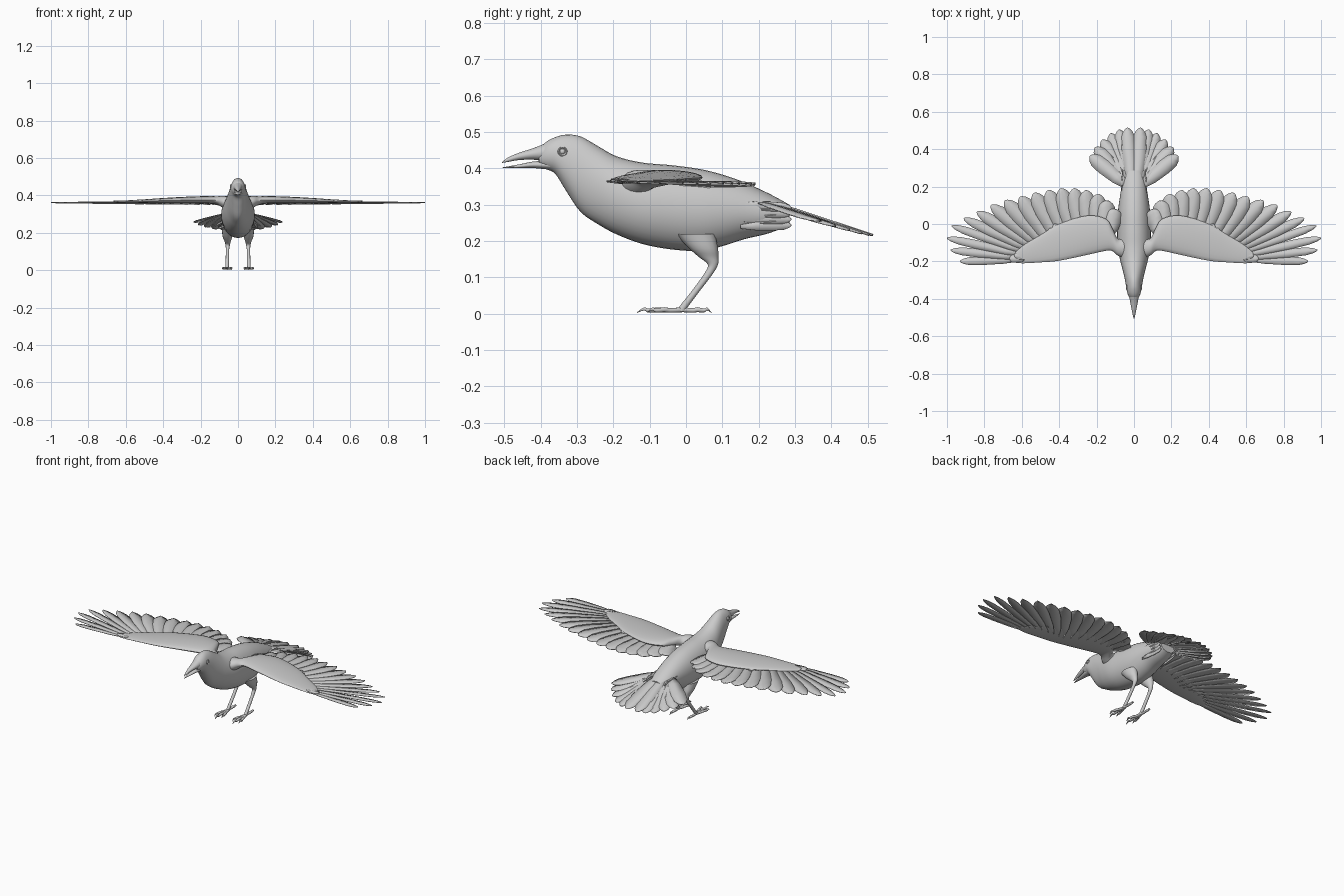
import bpy, bmesh, math
from mathutils import Vector

cube = bpy.data.objects.get("Cube")
if cube:
    bpy.data.objects.remove(cube, do_unlink=True)

GREY = (0.6, 0.6, 0.6, 1)
plumage = bpy.data.materials.new("plumage_grey")
plumage.use_nodes = True
plumage.diffuse_color = GREY
plumage.node_tree.nodes["Principled BSDF"].inputs["Base Color"].default_value = GREY


def finish(obj, angle=45):
    obj.data.materials.clear()
    obj.data.materials.append(plumage)
    bpy.ops.object.select_all(action="DESELECT")
    obj.select_set(True)
    bpy.context.view_layer.objects.active = obj
    bpy.ops.object.shade_smooth_by_angle(angle=math.radians(angle))
    return obj


def make_object(name, bm):
    mesh = bpy.data.meshes.new(name)
    bm.to_mesh(mesh)
    bm.free()
    obj = bpy.data.objects.new(name, mesh)
    bpy.context.collection.objects.link(obj)
    return obj


def smooth_rows(rows, steps):
    """Catmull-Rom interpolation through the section rows."""
    out = []
    for i in range(len(rows) - 1):
        quad = [rows[max(i - 1, 0)], rows[i], rows[i + 1], rows[min(i + 2, len(rows) - 1)]]
        for k in range(steps):
            t = k / steps
            out.append([b + 0.5 * t * (c - a + t * (2 * a - 5 * b + 4 * c - d + t * (3 * (b - c) + d - a)))
                        for a, b, c, d in zip(*quad)])
    return out + [rows[-1]]


def loft(name, axis, rows, s=1, sides=20, steps=4):
    """Elliptical sections along an axis: position, centre pair, radius pair."""
    bm = bmesh.new()
    u, v = [i for i in range(3) if i != axis]
    rings = []
    for pos, cu, cv, ru, rv in smooth_rows(rows, steps):
        ring = []
        for k in range(sides):
            a = math.tau * k / sides
            p = Vector()
            p[axis] = pos
            p[u] = cu + ru * math.cos(a)
            p[v] = cv + rv * math.sin(a)
            p.x *= s
            ring.append(bm.verts.new(p))
        rings.append(ring)
    for r, q in zip(rings, rings[1:]):
        for k in range(sides):
            j = (k + 1) % sides
            bm.faces.new((r[k], r[j], q[j], q[k]))
    bm.faces.new(rings[0])
    bm.faces.new(rings[-1])
    bmesh.ops.recalc_face_normals(bm, faces=bm.faces)
    return finish(make_object(name, bm))


VANE = [(0, .4), (.3, .85), (.65, 1), (.85, .9), (.94, .6), (.985, .28), (1, .06)]


def feather(bm, root, tip, width, side=None, tilt=.12):
    """Cambered vane from root to tip, tilted so neighbours overlap."""
    root, tip = Vector(root), Vector(tip)
    along = tip - root
    across = Vector(side) if side else along.cross(Vector((0, 0, 1))).normalized()
    up = across.cross(along).normalized()
    last = None
    for t, w in VANE:
        mid = root + along * t
        row = [bm.verts.new(mid + across * width * w * k + up * width * (tilt * k * w - .1 * k * k))
               for k in (-1, 0, 1)]
        if last:
            for k in range(2):
                bm.faces.new((last[k], last[k + 1], row[k + 1], row[k]))
        last = row


def feather_object(name, bm, thickness=.003):
    obj = make_object(name, bm)
    mod = obj.modifiers.new("thickness", "SOLIDIFY")
    mod.thickness = thickness
    mod.offset = 0
    return finish(obj, 35)


# Body and head: y, top, bottom, half width
BODY = [(-.405, .452, .408, .018), (-.385, .473, .398, .03), (-.36, .486, .385, .038),
        (-.33, .493, .338, .043), (-.29, .488, .28, .05), (-.24, .46, .245, .062),
        (-.19, .433, .218, .075), (-.12, .416, .192, .088), (-.04, .409, .177, .09),
        (.04, .398, .173, .088), (.1, .383, .186, .082), (.16, .362, .205, .073),
        (.23, .33, .222, .062), (.285, .3, .245, .045)]
loft("body", 1, [(y, 0, (t + b) / 2, w, (t - b) / 2) for y, t, b, w in BODY], sides=32)

# Open beak
loft("upper_beak", 1, [(-.38, 0, .445, .027, .027), (-.42, 0, .44, .02, .016),
                       (-.46, 0, .433, .012, .01), (-.49, 0, .424, .006, .006),
                       (-.507, 0, .416, .001, .001)])
loft("lower_beak", 1, [(-.37, 0, .409, .025, .013), (-.42, 0, .41, .016, .009),
                       (-.46, 0, .406, .01, .005), (-.505, 0, .402, .001, .001)])

# Section tables for the left side; the right side is mirrored
ARM = [(.04, -.13, .35, .06, .045), (.085, -.125, .366, .045, .03), (.115, -.085, .373, .06, .022),
       (.15, -.058, .376, .085, .02), (.25, -.06, .375, .105, .019), (.4, -.098, .372, .098, .014),
       (.5, -.132, .369, .073, .01), (.6, -.165, .366, .045, .007), (.66, -.19, .364, .012, .003)]
LEG = [(.22, .053, .025, .034, .055), (.18, .056, .048, .026, .04), (.155, .055, .063, .017, .026),
       (.135, .055, .074, .012, .014), (.11, .056, .062, .009, .012), (.06, .057, .025, .009, .011),
       (.02, .058, -.006, .009, .012), (.006, .058, -.014, .009, .01)]
TIPS = [(.93, -.2), (.98, -.14), (1, -.075), (.975, -.01), (.91, .03), (.84, .065),
        (.765, .1), (.69, .125), (.61, .145), (.535, .165), (.46, .18), (.39, .19),
        (.32, .19), (.255, .18), (.19, .16), (.14, .125), (.1, .08)]
TAIL = [(.035, .515), (.08, .505), (.125, .485), (.17, .45), (.208, .41), (.235, .365)]
TOES = [("inner", -.022, -.105), ("middle", 0, -.135), ("outer", .022, -.108), ("hind", 0, .07)]

for label, s in (("left", 1), ("right", -1)):
    # Eye with raised rim
    bpy.ops.mesh.primitive_uv_sphere_add(segments=16, ring_count=10, radius=.008,
                                         location=(s * .036, -.34, .446))
    bpy.context.object.name = label + "_eye"
    finish(bpy.context.object)
    bpy.ops.mesh.primitive_torus_add(major_radius=.011, minor_radius=.0025, major_segments=24,
                                     minor_segments=8, location=(s * .039, -.34, .446),
                                     rotation=(0, math.pi / 2, 0))
    bpy.context.object.name = label + "_eye_rim"
    finish(bpy.context.object)

    # Wing arm
    loft(label + "_wing_arm", 0, ARM, s)

    # Flight feathers fan from the wrist, then run along the forearm
    bm = bmesh.new()
    for i, (x, y) in enumerate(TIPS):
        f = min(i / 8, 1)
        g = max((i - 8) / 8, 0)
        root = (s * (.6 - .18 * f - .29 * g), -.19 + .07 * f + .06 * g, .366 + .004 * g)
        width = .023 if i < 4 else min(.023 + .005 * (i - 3), .046)
        feather(bm, root, (s * x, y, .363 - .008 * g), width, tilt=.12 * s)
    feather_object(label + "_flight_feathers", bm)

    # Small coverts over the outer arm edge
    bm = bmesh.new()
    for i in range(10):
        f = i / 9
        feather(bm, (s * (.58 - .2 * f), -.185 + .08 * f, .371 + .005 * f),
                (s * (.665 - .24 * f), -.185 + .185 * f - .03 * f * (1 - f), .37), .022, tilt=.1 * s)
    feather_object(label + "_wing_coverts", bm)

    # Half of the tail fan
    bm = bmesh.new()
    for i, (x, y) in enumerate(TAIL):
        feather(bm, (s * (.01 + .005 * i), .2, .322 - .002 * i),
                (s * x, y, .298 - .345 * (y - .29) - .06 * x), .04, tilt=.06 * s)
    feather_object(label + "_tail_feathers", bm)

    # Feathers on the flank beside the tail root
    bm = bmesh.new()
    for i in range(4):
        feather(bm, (s * .066, .15, .3 - .02 * i), (s * (.06 - .003 * i), .29, .292 - .016 * i),
                .013, side=(.2 * s, 0, 1))
    feather_object(label + "_flank_feathers", bm)

    # Leg and clawed toes
    loft(label + "_leg", 2, LEG, s, sides=16)
    for toe, dx, end in TOES:
        rows = []
        for t, z, r in ((0, .011, .008), (.35, .009, .007), (.5, .011, .008), (.75, .009, .006),
                        (.85, .013, .005), (1, .003, .001)):
            rows.append((-.008 + (end + .008) * t, .058 + dx * min(t * 1.3, 1), z, r, r * .9))
        loft(label + "_" + toe + "_toe", 1, rows, s, sides=10, steps=3)
